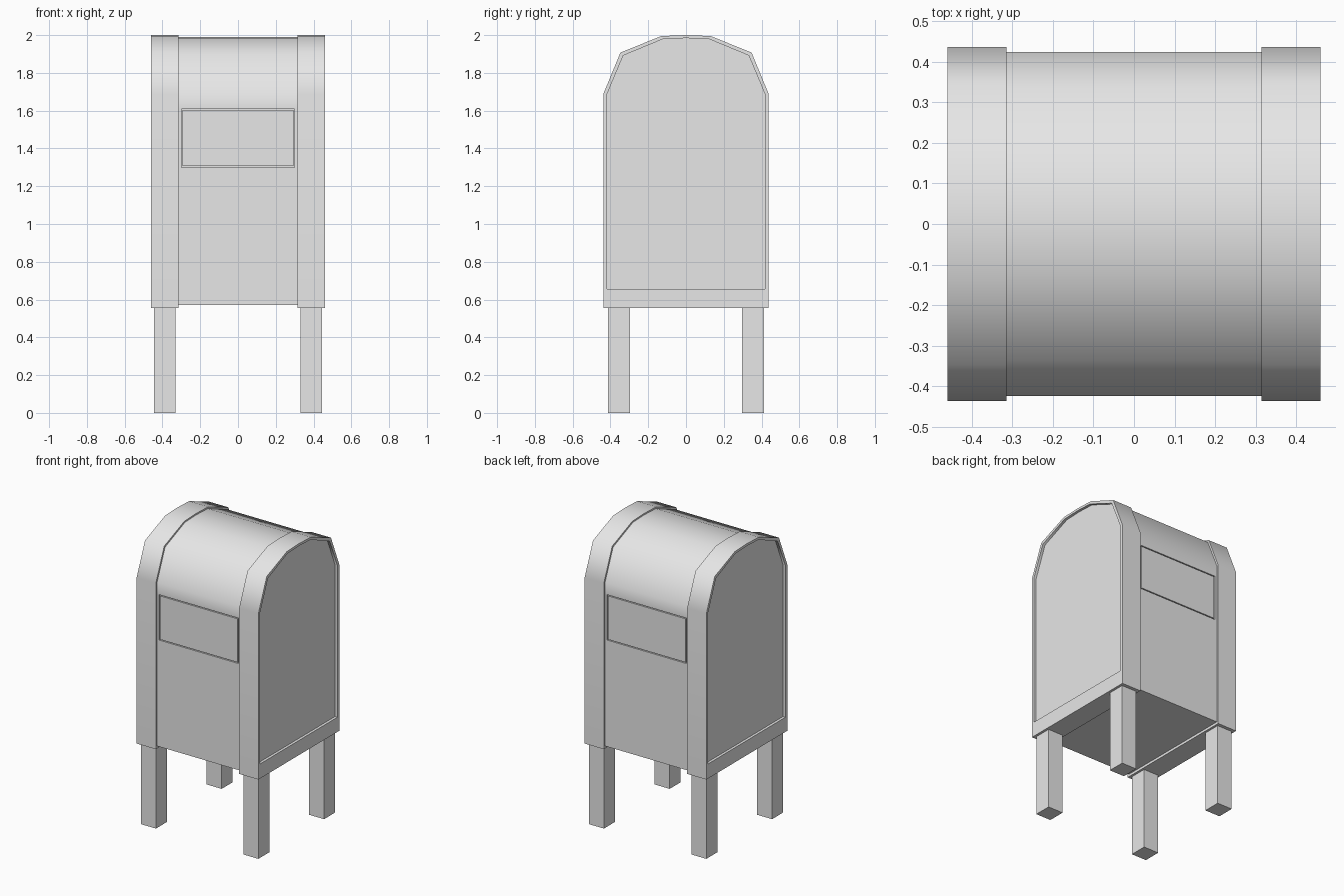
import bpy, bmesh, math
from mathutils import Vector

if "Cube" in bpy.data.objects:
    bpy.data.objects.remove(bpy.data.objects["Cube"], do_unlink=True)

grey = bpy.data.materials.new("painted grey")
grey.use_nodes = True
grey.diffuse_color = (0.8, 0.8, 0.8, 1)
grey.node_tree.nodes["Principled BSDF"].inputs["Base Color"].default_value = (0.8, 0.8, 0.8, 1)


def finish(bm, name, smooth=False):
    """Turn a bmesh into a named, coloured object."""
    mesh = bpy.data.meshes.new(name)
    bm.to_mesh(mesh)
    bm.free()
    mesh.materials.append(grey)
    obj = bpy.data.objects.new(name, mesh)
    bpy.context.collection.objects.link(obj)
    if smooth:
        bpy.ops.object.select_all(action="DESELECT")
        obj.select_set(True)
        bpy.context.view_layer.objects.active = obj
        bpy.ops.object.shade_smooth_by_angle(angle=math.radians(50))
        weighted = obj.modifiers.new("Even walls", "WEIGHTED_NORMAL")
        weighted.keep_sharp = True
    return obj


def arch(inset, bottom):
    """Arched end profile as (y, z) points, drawn in from the outer edge."""
    half = [(0.437 - inset, bottom), (0.437 - inset, 1.69),
            (0.347 - 0.75 * inset, 1.908 - 0.8 * inset),
            (0.13 - 0.4 * inset, 1.995 - 0.8 * inset)]
    crown = [(0, 2 - 0.8 * inset)]
    return half + crown + [(-y, z) for y, z in reversed(half)]


def loft(sections):
    """Join (x, profile) sections into a closed solid."""
    bm = bmesh.new()
    rings = [[bm.verts.new((x, y, z)) for y, z in prof] for x, prof in sections]
    for a, b in zip(rings, rings[1:]):
        for i in range(len(a)):
            j = (i + 1) % len(a)
            bm.faces.new((a[i], a[j], b[j], b[i]))
    bm.faces.new(rings[0])
    bm.faces.new(rings[-1])
    bmesh.ops.recalc_face_normals(bm, faces=bm.faces[:])
    return bm


# Body between the end bands
body_profile = arch(0.013, 0.572)
body = loft([(-0.32, body_profile), (0.32, body_profile)])

# Mail doors outlined by a narrow groove, front and back
for axis, places in ((Vector((0, 0, 1)), (1.3, 1.61)), (Vector((1, 0, 0)), (-0.3, 0.3))):
    for d in places:
        bmesh.ops.bisect_plane(body, geom=body.verts[:] + body.edges[:] + body.faces[:],
                               plane_co=axis * d, plane_no=axis)
doors = [f for f in body.faces if abs(f.normal.y) > 0.99
         and abs(f.calc_center_median().x) < 0.1
         and 1.3 < f.calc_center_median().z < 1.61]
for door in doors:
    for thickness, depth in ((0.0005, -0.01), (0.008, 0), (0.0005, 0.01)):
        bmesh.ops.inset_region(body, faces=[door], thickness=thickness, depth=depth)
finish(body, "body", smooth=True)

# End bands with a recessed side panel
outer, panel = arch(0, 0.555), arch(0.02, 0.655)
for side, s in (("left", 1), ("right", -1)):
    band = loft([(s * 0.315, outer), (s * 0.46, outer),
                 (s * 0.46, panel), (s * 0.442, panel)])
    finish(band, side + "_end_band", smooth=True)

    # Square legs
    for end, t in (("front", -1), ("back", 1)):
        leg = bmesh.new()
        bmesh.ops.create_cube(leg, size=1)
        bmesh.ops.scale(leg, vec=(0.113, 0.118, 0.556), verts=leg.verts)
        bmesh.ops.translate(leg, vec=(s * 0.387, t * 0.355, 0.278), verts=leg.verts)
        finish(leg, f"{end}_{side}_leg")
